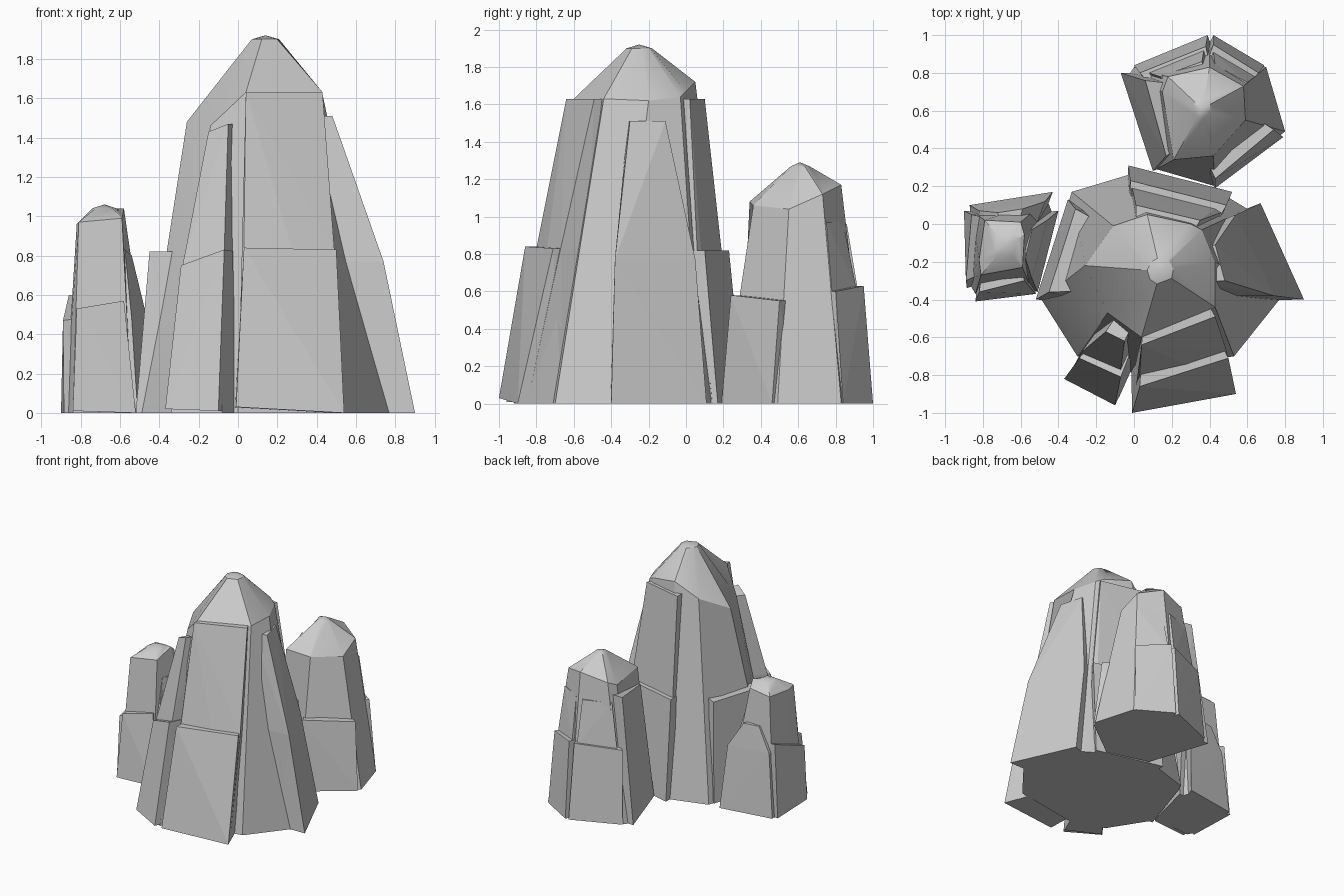
import bpy, bmesh, math
from mathutils import Vector

if "Cube" in bpy.data.objects:
    bpy.data.objects.remove(bpy.data.objects["Cube"])


def finish(bm, name):
    bmesh.ops.recalc_face_normals(bm, faces=bm.faces)
    me = bpy.data.meshes.new(name)
    bm.to_mesh(me)
    bm.free()
    ob = bpy.data.objects.new(name, me)
    bpy.context.collection.objects.link(ob)
    return ob


def core(name, base, shoulder, tip, r):
    """Tapered many-sided column with a faceted, blunt point."""
    bm = bmesh.new()
    t = Vector(tip)
    top = []
    for p in shoulder:
        d = Vector((p[0] - tip[0], p[1] - tip[1], 0)).normalized() * r
        top.append(t + d - Vector((0, 0, 0.02)))
    rings = [[bm.verts.new((x, y, 0)) for x, y in base],
             [bm.verts.new(p) for p in shoulder],
             [bm.verts.new(p) for p in top]]
    n = len(base)
    for a, b in zip(rings, rings[1:]):
        for i in range(n):
            j = (i + 1) % n
            bm.faces.new((a[i], a[j], b[j], b[i]))
    bm.faces.new(rings[0][::-1])
    apex = bm.verts.new(tip)
    for i in range(n):
        bm.faces.new((rings[2][i], rings[2][(i + 1) % n], apex))
    ob = finish(bm, name)
    bpy.ops.object.select_all(action='DESELECT')
    ob.select_set(True)
    bpy.context.view_layer.objects.active = ob
    bpy.ops.object.shade_smooth_by_angle(angle=math.radians(28))
    return ob


def slab(name, centre, depth, *edges):
    """Flat slab leaning on a core: outer edges from low to high, pushed toward the centre."""
    a, b = Vector(edges[0][0]), Vector(edges[0][1])
    n = (Vector((centre[0], centre[1], 0)) - (a + b) / 2)
    n.z = 0
    n.normalize()
    bm = bmesh.new()
    for i, e in enumerate(edges):
        d = depth * (1 - 0.45 * i / (len(edges) - 1))
        p, q = Vector(e[0]), Vector(e[1])
        for v, w in ((p, q), (q, p)):
            bm.verts.new(v)
            bm.verts.new(v + n * d + (w - v) * 0.08)
    res = bmesh.ops.convex_hull(bm, input=bm.verts)
    junk = {g for g in res["geom_interior"] + res["geom_unused"]
            if isinstance(g, bmesh.types.BMVert)}
    bmesh.ops.delete(bm, geom=list(junk), context='VERTS')
    return finish(bm, name)


# Tall middle spire
M = (0.13, -0.27)
core("main_spire",
     [(.53, -.70), (.77, -.40), (.60, .08), (.50, .14), (-.03, .26),
      (-.33, .17), (-.49, -.40), (-.30, -.70), (0, -.79)],
     [(.43, -.44, 1.63), (.43, -.20, 1.62), (.36, -.03, 1.64), (.30, 0, 1.67),
      (.07, .05, 1.72), (-.11, -.01, 1.60), (-.26, -.22, 1.48),
      (-.14, -.47, 1.46), (.04, -.60, 1.63)],
     (.14, -.25, 1.92), .07)
slab("main_front_lower_slab", M, .25,
     ((-.01, -1, .03), (.54, -.90, 0)), ((.03, -.86, .84), (.50, -.71, .83)))
slab("main_front_upper_slab", M, .2,
     ((.0, -.94, .03), (.52, -.85, 0)), ((.03, -.80, .83), (.49, -.67, .83)),
     ((.04, -.64, 1.63), (.43, -.49, 1.63)))
slab("main_front_left_lower_slab", M, .22,
     ((-.37, -.82, .02), (-.10, -.96, .01)), ((-.29, -.71, .75), (-.07, -.81, .83)))
slab("main_front_left_upper_slab", M, .22,
     ((-.34, -.79, 0), (-.08, -.92, 0)), ((-.28, -.68, .76), (-.07, -.77, .83)),
     ((-.15, -.57, 1.43), (-.05, -.62, 1.47)))
slab("main_right_slab", M, .24,
     ((.90, -.40, 0), (.67, .11, 0)), ((.74, -.38, .77), (.54, .05, .77)),
     ((.48, -.30, 1.51), (.43, -.11, 1.51)))
slab("main_back_lower_slab", M, .25,
     ((-.03, .31, 0), (.52, .17, 0)), ((-.02, .23, .82), (.49, .10, .82)))
slab("main_back_upper_slab", M, .2,
     ((-.02, .27, 0), (.51, .14, 0)), ((-.01, .19, .82), (.46, .06, .82)),
     ((.01, .10, 1.63), (.35, .02, 1.63)))
slab("main_left_slab", M, .25,
     ((-.35, .13, 0), (-.52, -.40, 0)), ((-.31, .08, .82), (-.45, -.36, .82)))

# Middle-height spire at the back right
B = (.36, .61)
core("back_spire",
     [(.43, .20), (.80, .49), (.70, .83), (.40, .97), (.0, .83), (-.04, .77), (.12, .29)],
     [(.42, .36, 1.06), (.59, .55, 1.04), (.58, .73, 1.12), (.40, .83, 1.17),
      (.18, .78, 1.12), (.15, .70, 1.08), (.21, .34, 1.08)],
     (.36, .61, 1.29), .05)
slab("back_front_right_slab", B, .2,
     ((.43, .19, 0), (.79, .46, 0)), ((.43, .24, .58), (.74, .50, .55)))
slab("back_rear_right_lower_slab", B, .2,
     ((.42, 1, 0), (.69, .84, 0)), ((.42, .95, .63), (.66, .80, .60)))
slab("back_rear_right_upper_slab", B, .18,
     ((.42, .97, 0), (.68, .82, 0)), ((.42, .91, .62), (.64, .78, .60)),
     ((.43, .84, .97), (.60, .75, .97)))
slab("back_rear_left_lower_slab", B, .2,
     ((.0, .84, 0), (.39, 1, 0)), ((.03, .80, .60), (.38, .94, .62)))
slab("back_rear_left_upper_slab", B, .18,
     ((.02, .84, 0), (.38, .98, 0)), ((.08, .80, .60), (.37, .92, .60)),
     ((.14, .78, .96), (.36, .86, .96)))
slab("back_left_slab", B, .18,
     ((-.07, .80, 0), (.10, .28, 0)), ((.06, .76, 1.02), (.17, .36, .95)))

# Short spire at the left
L = (-.69, -.11)
core("left_spire",
     [(-.84, -.37), (-.54, -.35), (-.43, .05), (-.46, .13), (-.86, .07), (-.88, -.30)],
     [(-.81, -.27, .97), (-.59, -.23, .99), (-.58, -.06, 1.04), (-.60, .01, .99),
      (-.79, .02, .97), (-.82, -.19, .96)],
     (-.68, -.11, 1.06), .07)
slab("left_front_slab", L, .17,
     ((-.84, -.41, .01), (-.52, -.37, 0)), ((-.82, -.36, .53), (-.58, -.30, .57)))
slab("left_outer_slab", L, .15,
     ((-.90, .07, 0), (-.885, -.34, 0)), ((-.86, .05, .60), (-.89, -.30, .47)))
slab("left_inner_slab", L, .14,
     ((-.51, -.36, 0), (-.40, .07, 0)), ((-.54, -.29, .47), (-.46, .02, .47)),
     ((-.575, -.18, .83), (-.54, -.03, .80)))
slab("left_back_slab", L, .16,
     ((-.87, .10, 0), (-.43, .17, 0)), ((-.82, .07, .52), (-.47, .12, .52)),
     ((-.72, .06, .72), (-.59, .08, .72)))
